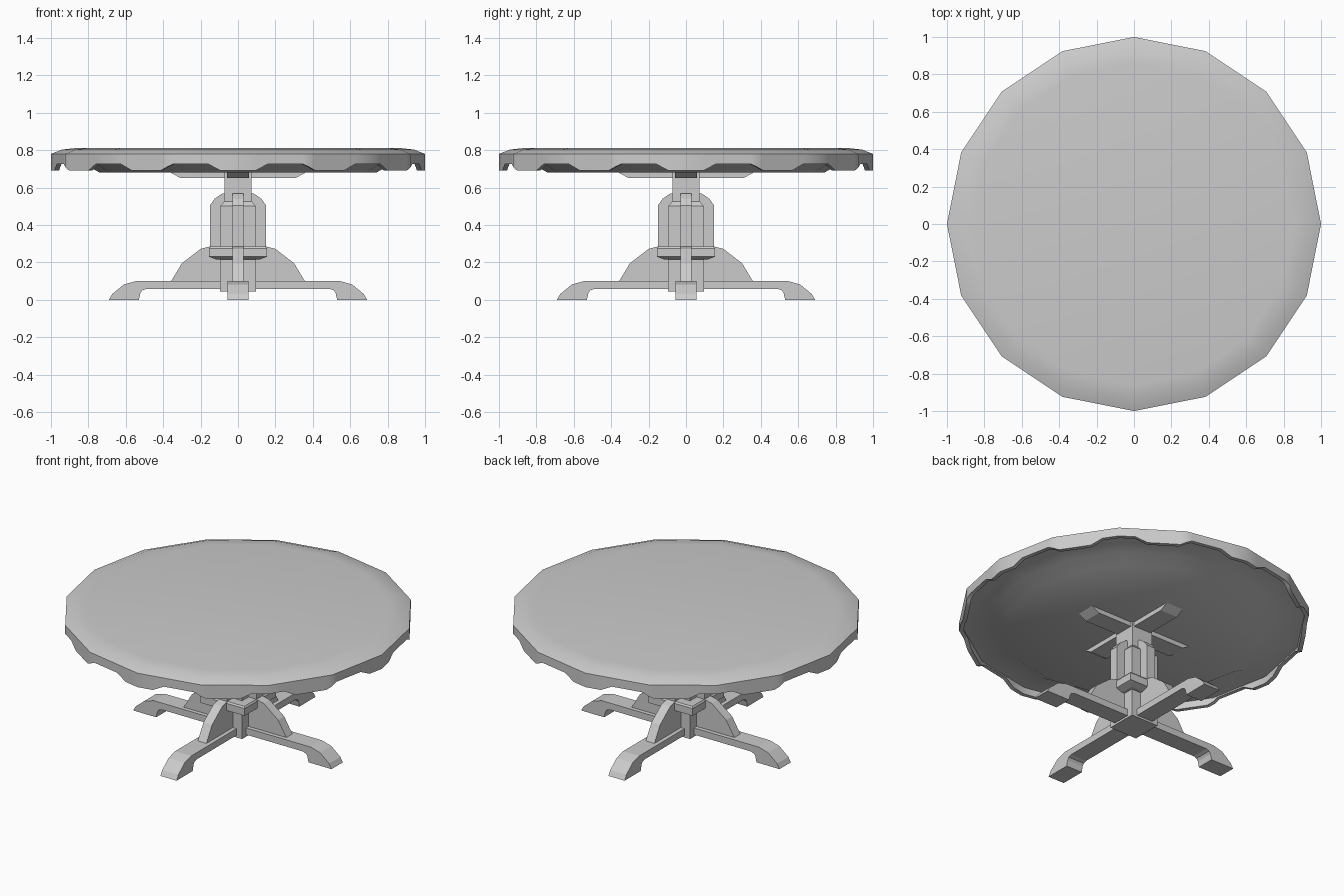
import bpy, bmesh
from math import radians, degrees, sin, cos, pi

if "Cube" in bpy.data.objects:
    bpy.data.objects.remove(bpy.data.objects["Cube"], do_unlink=True)

grey = bpy.data.materials.new("plain_grey")
grey.use_nodes = True
COLOUR = (0.6, 0.6, 0.6, 1)
grey.diffuse_color = COLOUR
grey.node_tree.nodes["Principled BSDF"].inputs["Base Color"].default_value = COLOUR


def finish(name, bm, smooth=False):
    bmesh.ops.recalc_face_normals(bm, faces=bm.faces)
    mesh = bpy.data.meshes.new(name)
    bm.to_mesh(mesh)
    bm.free()
    mesh.materials.append(grey)
    obj = bpy.data.objects.new(name, mesh)
    bpy.context.collection.objects.link(obj)
    if smooth:
        bpy.ops.object.select_all(action='DESELECT')
        obj.select_set(True)
        bpy.context.view_layer.objects.active = obj
        bpy.ops.object.shade_smooth_by_angle(angle=radians(32))
    return obj


def slab(name, half_profile, half_width, turn):
    """Mirror an (x, z) outline about x = 0 and give it thickness along y."""
    outline = half_profile + [(-x, z) for x, z in reversed(half_profile)]
    bm = bmesh.new()
    c, s = cos(turn), sin(turn)
    rings = [[bm.verts.new((x * c - y * s, x * s + y * c, z)) for x, z in outline]
             for y in (-half_width, half_width)]
    bm.faces.new(rings[0])
    bm.faces.new(rings[1])
    n = len(outline)
    for i in range(n):
        j = (i + 1) % n
        bm.faces.new((rings[0][i], rings[0][j], rings[1][j], rings[1][i]))
    return finish(name, bm)


def loft(bm, rings, closed=False):
    pairs = list(zip(rings, rings[1:]))
    if closed:
        pairs.append((rings[-1], rings[0]))
    for a, b in pairs:
        for i in range(len(a)):
            j = (i + 1) % len(a)
            bm.faces.new((a[i], a[j], b[j], b[i]))


def square_post(name, sections):
    """Stack square sections given as (half size, z)."""
    bm = bmesh.new()
    rings = [[bm.verts.new((h * sx, h * sy, z))
              for sx, sy in ((1, 1), (-1, 1), (-1, -1), (1, -1))] for h, z in sections]
    loft(bm, rings)
    bm.faces.new(rings[0])
    bm.faces.new(rings[-1])
    return finish(name, bm)


# Table top: sixteen-sided, domed above and below
SIDES = 16
bm = bmesh.new()
top_profile = [(0.74, 0.68), (0.82, 0.725), (0.98, 0.735), (1, 0.78),
               (0.94, 0.803), (0.86, 0.812)]
rings = [[bm.verts.new((r * cos(2 * pi * i / SIDES), r * sin(2 * pi * i / SIDES), z))
          for i in range(SIDES)] for r, z in top_profile]
loft(bm, rings)
bm.faces.new(rings[0])
bm.faces.new(rings[-1])
finish("table_top", bm, True)

# Apron: thin wall following the top, with twelve tabs along its lower edge
TAB, FLAT, PERIOD = 5.5, 9.5, 30
angles = {i * 360 / SIDES for i in range(SIDES)}
for k in range(12):
    angles |= {(k * PERIOD + a) % 360 for a in (-FLAT, -TAB, TAB, FLAT)}


def rim(a):
    step = 360 / SIDES
    return cos(radians(step / 2)) / cos(radians(a % step - step / 2))


def lower_edge(a):
    off = abs((a + PERIOD / 2) % PERIOD - PERIOD / 2)
    t = min(max((off - TAB) / (FLAT - TAB), 0), 1)
    return 0.692 + 0.034 * t


bm = bmesh.new()
rings = [[], [], [], []]
for a in sorted(angles):
    c, s = cos(radians(a)), sin(radians(a))
    low = lower_edge(a)
    for ring, (r, z) in zip(rings, ((1, 0.78), (1, low), (0.975, low), (0.975, 0.78))):
        ring.append(bm.verts.new((r * rim(a) * c, r * rim(a) * s, z)))
loft(bm, rings, closed=True)
finish("scalloped_apron", bm, True)

# Central column and the collar around it
square_post("column", [(0.095, 0.045), (0.095, 0.5), (0.073, 0.525), (0.073, 0.68)])
square_post("collar", [(0.115, 0.215), (0.155, 0.23), (0.155, 0.275), (0.148, 0.285)])

# Crossed parts, one set along each axis
brace = [(0.31, 0.652), (0.37, 0.685)]
fin = [(0.15, 0.25), (0.15, 0.505), (0.125, 0.54), (0.085, 0.568), (0.05, 0.572)]
gusset = [(0.36, 0.095), (0.3, 0.195), (0.2, 0.272), (0.13, 0.29)]
leg = [(0.49, 0.058), (0.512, 0.05), (0.522, 0.035), (0.53, 0), (0.69, 0),
       (0.673, 0.03), (0.61, 0.082), (0.545, 0.1)]
for axis, turn in (("side", 0), ("front", pi / 2)):
    slab("top_brace_" + axis, brace, 0.06, turn)
    slab("column_fin_" + axis, fin, 0.03, turn)
    slab("gusset_" + axis, gusset, 0.03, turn)
    slab("leg_" + axis, leg, 0.056, turn)
